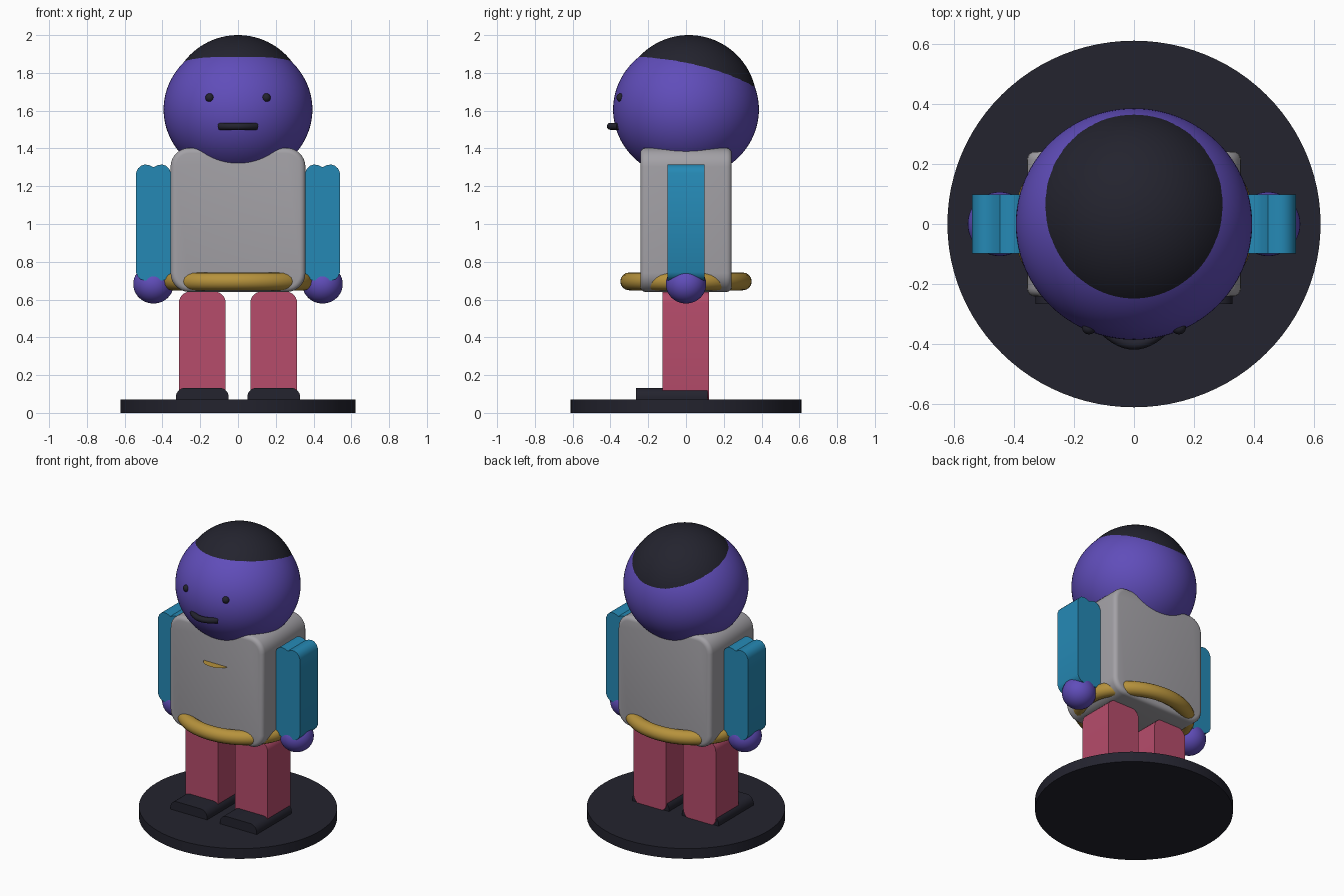
import bpy, bmesh, math
from mathutils import Matrix

old = bpy.data.objects.get("Cube")
if old:
    bpy.data.objects.remove(old, do_unlink=True)


def linear(c):
    c /= 255
    return c / 12.92 if c <= 0.04045 else ((c + 0.055) / 1.055) ** 2.4


def material(name, r, g, b):
    m = bpy.data.materials.new(name)
    m.use_nodes = True
    color = (linear(r), linear(g), linear(b), 1)
    m.diffuse_color = color
    m.node_tree.nodes["Principled BSDF"].inputs["Base Color"].default_value = color
    return m


PURPLE = material("purple_skin", 96, 77, 186)
DARK = material("near_black", 35, 35, 46)
GREY = material("light_grey", 163, 161, 166)
BLUE = material("sleeve_blue", 37, 137, 181)
PINK = material("trouser_pink", 182, 76, 107)
GOLD = material("belt_gold", 182, 146, 60)


def finish(name, bm, mat, angle=40):
    bmesh.ops.recalc_face_normals(bm, faces=bm.faces)
    mesh = bpy.data.meshes.new(name)
    bm.to_mesh(mesh)
    bm.free()
    mesh.materials.append(mat)
    return place(bpy.data.objects.new(name, mesh), angle)


def place(ob, angle):
    bpy.context.collection.objects.link(ob)
    bpy.ops.object.select_all(action='DESELECT')
    ob.select_set(True)
    bpy.context.view_layer.objects.active = ob
    bpy.ops.object.shade_smooth_by_angle(angle=math.radians(angle))
    return ob


def ball(name, center, radii, mat, segments=64):
    bm = bmesh.new()
    m = Matrix.Translation(center) @ Matrix.Diagonal((*radii, 1))
    bmesh.ops.create_uvsphere(bm, u_segments=segments, v_segments=segments // 2,
                              radius=1, matrix=m)
    return finish(name, bm, mat)


def slab(name, outline, y0, y1, mat, bevel=0.0):
    """Extrude an outline in the xz plane from y0 to y1."""
    bm = bmesh.new()
    face = bm.faces.new([bm.verts.new((x, y0, z)) for x, z in outline])
    grown = bmesh.ops.extrude_face_region(bm, geom=[face])["geom"]
    moved = [v for v in grown if isinstance(v, bmesh.types.BMVert)]
    bmesh.ops.translate(bm, verts=moved, vec=(0, y1 - y0, 0))
    if bevel:
        rims = [e for e in bm.edges if abs(e.verts[0].co.y - e.verts[1].co.y) < 1e-5]
        bmesh.ops.bevel(bm, geom=rims, offset=bevel, segments=4, profile=0.5,
                        affect='EDGES')
    return finish(name, bm, mat)


def rounded(cx, half, z0, z1, r, steps=7):
    """Rounded rectangle outline."""
    pts = []
    corners = [(half - r, z1 - r), (r - half, z1 - r),
               (r - half, z0 + r), (half - r, z0 + r)]
    for i, (x, z) in enumerate(corners):
        for k in range(steps + 1):
            a = math.pi / 2 * (i + k / steps)
            pts.append((cx + x + r * math.cos(a), z + r * math.sin(a)))
    return pts


def sleeve_outline(cx, z0, z1):
    """Tall outline with a shallow notch between two lobes at each end."""
    quarter = [(0.0925, 0.045), (0.083, 0.022), (0.066, 0.006), (0.045, 0),
               (0.022, 0.004), (0, 0.014)]
    top = [(x, z1 - d) for x, d in quarter]
    top += [(-x, z) for x, z in reversed(top[:-1])]
    bottom = [(-x, z0 + z1 - z) for x, z in top]
    return [(cx + x, z) for x, z in top + bottom]


# Round stand
bm = bmesh.new()
bmesh.ops.create_cone(bm, cap_ends=True, segments=96, radius1=1, radius2=1, depth=1,
                      matrix=Matrix.Translation((0, 0, 0.035))
                      @ Matrix.Diagonal((0.622, 0.611, 0.07, 1)))
finish("stand", bm, DARK)

# Torso
slab("torso", rounded(0, 0.357, 0.64, 1.403, 0.1), -0.242, 0.242, GREY, 0.028)

# Belt ring, partly sunk in the torso
bm = bmesh.new()
N, M = 72, 16
rings = []
for i in range(N):
    a = 2 * math.pi * i / N
    ring = []
    for j in range(M):
        b = 2 * math.pi * j / M
        out = 0.047 * math.cos(b)
        ring.append(bm.verts.new(((0.355 + out) * math.cos(a),
                                  (0.301 + out) * math.sin(a),
                                  0.696 + 0.047 * math.sin(b))))
    rings.append(ring)
for i in range(N):
    p, q = rings[i], rings[(i + 1) % N]
    for j in range(M):
        k = (j + 1) % M
        bm.faces.new((p[j], q[j], q[k], p[k]))
finish("belt", bm, GOLD)

# Flat badge rim standing out from the chest
bm = bmesh.new()
bmesh.ops.create_circle(bm, cap_ends=True, segments=32, radius=1,
                        matrix=Matrix.Translation((0, -0.235, 1.15))
                        @ Matrix.Diagonal((0.09, 0.062, 1, 1)))
finish("chest_badge", bm, GOLD)

# Head and hair cap
ball("head", (0, 0, 1.606), (0.394, 0.386, 0.365), PURPLE, 96)
ball("hair", (0, 0.015, 1.64), (0.36, 0.36, 0.36), DARK, 96)

# Mouth, a short tube bowed forward
curve = bpy.data.curves.new("mouth", 'CURVE')
curve.dimensions = '3D'
curve.bevel_depth = 0.019
curve.bevel_resolution = 4
curve.use_fill_caps = True
path = curve.splines.new('POLY')
path.points.add(12)
for i, p in enumerate(path.points):
    t = i / 6 - 1
    p.co = (0.095 * t, -0.4 + 0.045 * t * t, 1.517, 1)
mouth = bpy.data.objects.new("mouth_curve", curve)
bpy.context.collection.objects.link(mouth)
mesh = bpy.data.meshes.new_from_object(mouth)
bpy.data.objects.remove(mouth, do_unlink=True)
mesh.materials.clear()
mesh.materials.append(DARK)
place(bpy.data.objects.new("mouth", mesh), 40)

# Paired parts
for side, s in (("left", 1), ("right", -1)):
    ball(side + "_eye", (s * 0.15, -0.346, 1.669), (0.023, 0.022, 0.023), DARK, 24)
    slab(side + "_arm", sleeve_outline(s * 0.4475, 0.7, 1.315), -0.098, 0.098, BLUE)
    ball(side + "_hand", (s * 0.4475, 0, 0.682), (0.107, 0.107, 0.103), PURPLE, 48)
    slab(side + "_leg", rounded(s * 0.189, 0.124, 0.06, 0.642, 0.06),
         -0.125, 0.123, PINK)
    slab(side + "_shoe", rounded(s * 0.189, 0.14, 0.01, 0.133, 0.05),
         -0.266, 0.115, DARK)
